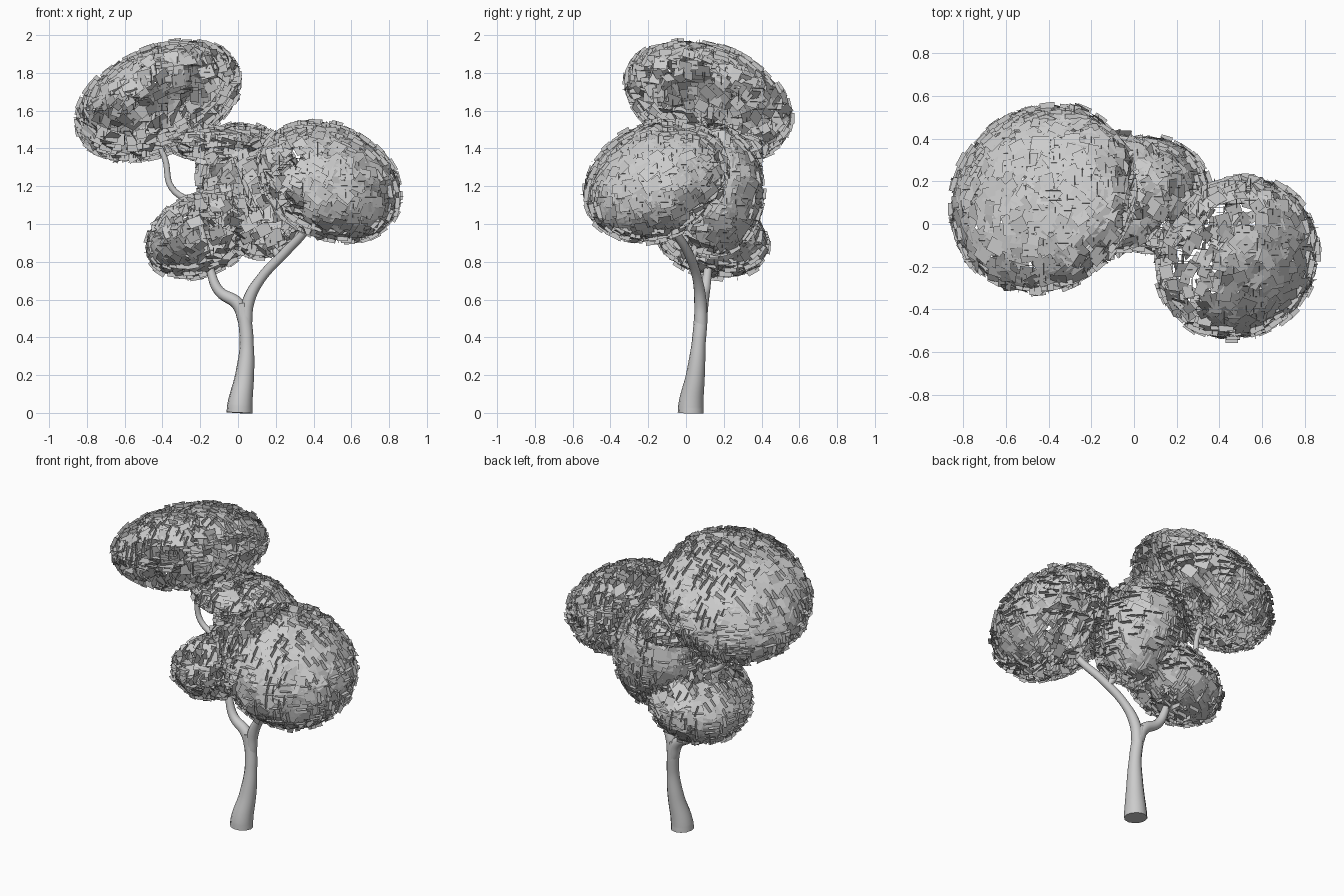
import bpy, bmesh, math, random
from mathutils import Vector

if "Cube" in bpy.data.objects:
    bpy.data.objects.remove(bpy.data.objects["Cube"])

random.seed(7)
AXES = (Vector((1, 0, 0)), Vector((0, 1, 0)), Vector((0, 0, 1)))


def branch(name, pts):
    """Tapered smooth tube through (x, y, z, radius) points."""
    cu = bpy.data.curves.new(name, 'CURVE')
    cu.dimensions = '3D'
    cu.bevel_depth = 1.0
    cu.bevel_resolution = 4
    cu.resolution_u = 6
    cu.use_fill_caps = True
    sp = cu.splines.new('BEZIER')
    sp.bezier_points.add(len(pts) - 1)
    for bp, (x, y, z, r) in zip(sp.bezier_points, pts):
        bp.co = (x, y, z)
        bp.radius = r
        bp.handle_left_type = bp.handle_right_type = 'AUTO'
    ob = bpy.data.objects.new(name, cu)
    bpy.context.collection.objects.link(ob)
    bpy.ops.object.select_all(action='DESELECT')
    ob.select_set(True)
    bpy.context.view_layer.objects.active = ob
    bpy.ops.object.convert(target='MESH')
    bpy.ops.object.shade_smooth_by_angle(angle=math.radians(50))


def card(bm, c, n, t, w, h):
    """One leaf quad centred at c with normal n and edge direction t."""
    t = (t - n * t.dot(n)).normalized()
    b = n.cross(t)
    bm.faces.new([bm.verts.new(c + t * sx * w / 2 + b * sy * h / 2)
                  for sx, sy in ((-1, -1), (1, -1), (1, 1), (-1, 1))])


def jitter(v, a):
    return (v + Vector([random.uniform(-a, a) for _ in range(3)])).normalized()


def canopy(name, centre, radii, axis, dense, spacing=0.045, size=0.07):
    """Flattened ellipsoid shell of leaf cards; fullest towards dense."""
    axis = Vector(axis).normalized()
    dense = Vector(dense).normalized()
    rot = axis.to_track_quat('Z', 'Y').to_matrix()
    centre, rad = Vector(centre), Vector(radii)
    area = 4 * math.pi * ((rad.x * rad.y) ** 1.6 / 3 + (rad.x * rad.z) ** 1.6 / 3
                          + (rad.y * rad.z) ** 1.6 / 3) ** (1 / 1.6)
    count = int(area / spacing ** 2)
    bm = bmesh.new()
    for i in range(count):
        u = 1 - 2 * (i + 0.5) / count
        a = i * math.pi * (3 - math.sqrt(5))
        s = math.sqrt(1 - u * u)
        d = Vector((s * math.cos(a), s * math.sin(a), u))
        local = Vector((d.x * rad.x, d.y * rad.y, d.z * rad.z))
        out = rot @ Vector((d.x / rad.x, d.y / rad.y, d.z / rad.z)).normalized()
        p = centre + rot @ local * random.uniform(0.98, 1.03)
        full = min(1, max(0, 0.5 + 1.2 * (rot @ d).dot(dense)))
        k = size * random.uniform(0.8, 1.2)
        # leaves lying along the shell, looser on the thin side
        if random.random() < 0.4 + 0.6 * full:
            n = jitter(out, 0.65 - 0.45 * full)
            t = jitter(axis.cross(out) + Vector((0.001, 0.002, 0)), 0.25)
            card(bm, p, n, t, k, k * 0.85)
        # crossing leaves, square to the world axes
        for e in AXES:
            if abs(e.dot(out)) < 0.6 and random.random() < 0.5 - 0.15 * full:
                card(bm, p - out * 0.006, jitter(e, 0.06), out, k * 0.8, k * 0.85)
    me = bpy.data.meshes.new(name)
    bm.to_mesh(me)
    bm.free()
    bpy.context.collection.objects.link(bpy.data.objects.new(name, me))


# Trunk and main limbs
branch("trunk", [(0.008, 0.025, 0, 0.069), (0.01, 0.026, 0.04, 0.067),
                 (0.035, 0.05, 0.2, 0.05), (0.046, 0.066, 0.36, 0.037),
                 (0.035, 0.078, 0.5, 0.036), (0.022, 0.08, 0.58, 0.033)])
branch("right_limb", [(0.04, 0.078, 0.46, 0.034), (0.055, 0.076, 0.59, 0.033),
                      (0.12, 0.06, 0.71, 0.026), (0.25, 0.01, 0.85, 0.025),
                      (0.36, -0.06, 0.97, 0.022), (0.44, -0.12, 1.12, 0.015),
                      (0.48, -0.15, 1.28, 0.008)])
branch("left_limb", [(0.035, 0.078, 0.48, 0.034), (0.0, 0.085, 0.575, 0.035),
                     (-0.10, 0.1, 0.645, 0.028), (-0.145, 0.115, 0.75, 0.023),
                     (-0.17, 0.13, 0.87, 0.02), (-0.2, 0.14, 1.0, 0.014)])
# Upper branches
branch("upper_branch", [(0.22, 0.03, 0.82, 0.02), (0.12, 0.1, 0.97, 0.02),
                        (-0.06, 0.12, 1.05, 0.019), (-0.22, 0.12, 1.11, 0.018),
                        (-0.35, 0.12, 1.19, 0.017), (-0.385, 0.12, 1.34, 0.016),
                        (-0.45, 0.13, 1.5, 0.013), (-0.43, 0.13, 1.65, 0.007)])
branch("middle_branch", [(0.12, 0.1, 0.97, 0.017), (0.06, 0.14, 1.15, 0.014),
                         (-0.02, 0.15, 1.35, 0.008)])

# Leaf crowns
canopy("top_crown", (-0.425, 0.12, 1.655), (0.44, 0.44, 0.235),
       (-0.38, 0.33, 0.86), (-0.5, 0.4, 0.7))
canopy("right_crown", (0.485, -0.16, 1.225), (0.38, 0.38, 0.265),
       (0.42, -0.37, 0.83), (0.8, -0.5, 0.1))
canopy("lower_crown", (-0.19, 0.13, 0.945), (0.30, 0.30, 0.185),
       (-0.4, 0.3, 0.86), (-0.4, 0.4, -0.5))
canopy("middle_crown", (0.07, 0.14, 1.18), (0.26, 0.265, 0.35),
       (-0.36, 0.05, 0.93), (0.1, 0.5, 0))
canopy("middle_crown_top", (-0.1, 0.15, 1.42), (0.26, 0.27, 0.075),
       (0.06, 0.08, 1.0), (0, 0, 1))
